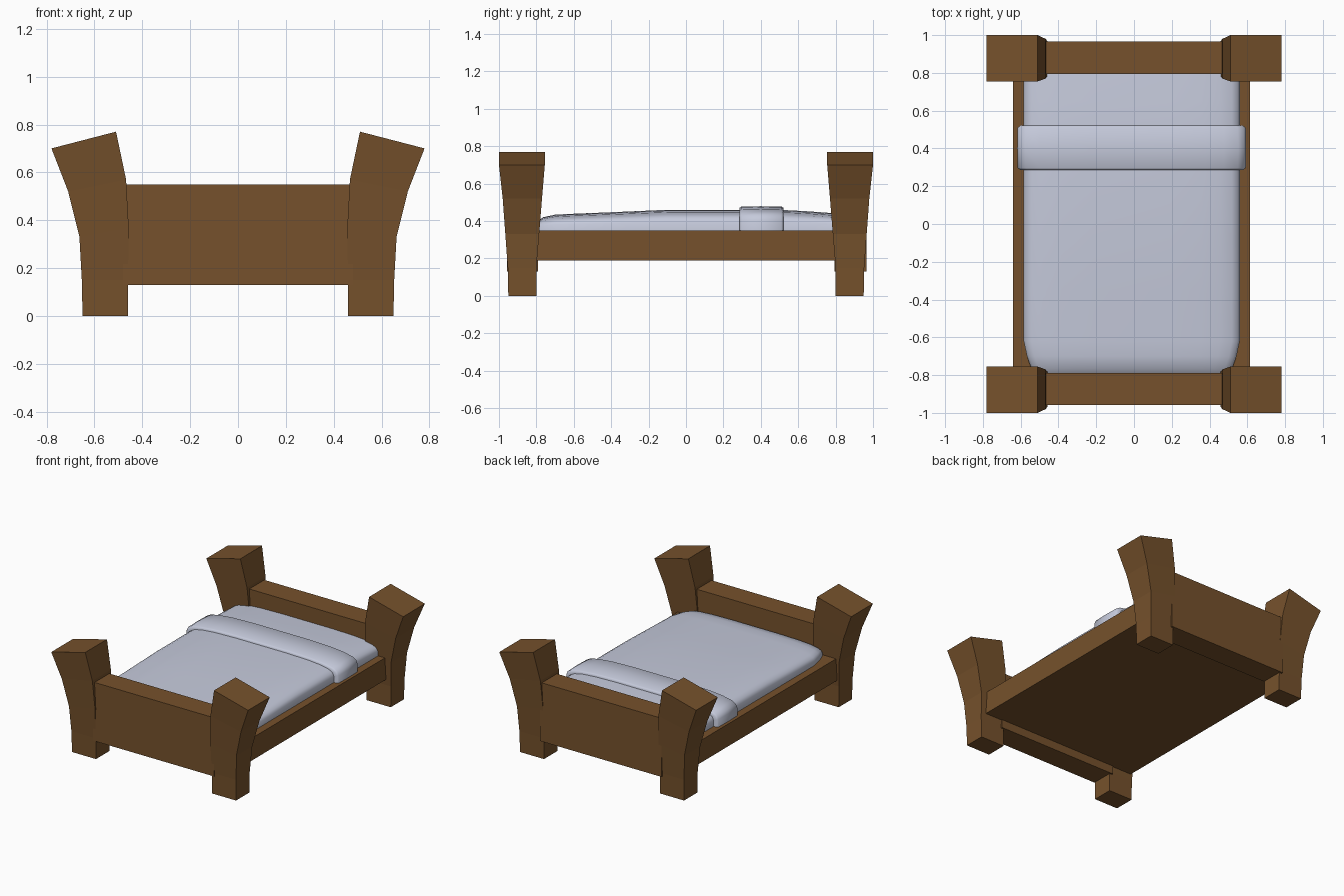
import bpy, bmesh, math

if "Cube" in bpy.data.objects:
    bpy.data.objects.remove(bpy.data.objects["Cube"])


def material(name, col):
    m = bpy.data.materials.new(name)
    m.diffuse_color = (*col, 1)
    m.use_nodes = True
    m.node_tree.nodes["Principled BSDF"].inputs["Base Color"].default_value = m.diffuse_color
    return m


WOOD = material("brown wood", (0.18, 0.083, 0.025))
CLOTH = material("pale blue grey cloth", (0.56, 0.59, 0.71))


def loft(name, rings, mat, smooth=None):
    """Skin a list of closed rings and cap both ends."""
    bm = bmesh.new()
    vs = [[bm.verts.new(p) for p in r] for r in rings]
    n = len(rings[0])
    for a, b in zip(vs, vs[1:]):
        for i in range(n):
            j = (i + 1) % n
            bm.faces.new((a[i], a[j], b[j], b[i]))
    bm.faces.new(vs[0])
    bm.faces.new(vs[-1])
    bmesh.ops.recalc_face_normals(bm, faces=bm.faces)
    me = bpy.data.meshes.new(name)
    bm.to_mesh(me)
    bm.free()
    me.materials.append(mat)
    ob = bpy.data.objects.new(name, me)
    bpy.context.collection.objects.link(ob)
    if smooth:
        bpy.ops.object.select_all(action='DESELECT')
        ob.select_set(True)
        bpy.context.view_layer.objects.active = ob
        bpy.ops.object.shade_smooth_by_angle(angle=math.radians(smooth))
    return ob


def box(name, x0, x1, y0, y1, z0, z1, mat):
    return loft(name, [[(x0, y0, z), (x1, y0, z), (x1, y1, z), (x0, y1, z)]
                       for z in (z0, z1)], mat)


# Flared corner posts: inner x, inner z, outer x, outer z, near y, far y
POST = [(0.46, 0.0, 0.65, 0.0, 0.80, 0.95),
        (0.46, 0.15, 0.653, 0.15, 0.80, 0.953),
        (0.457, 0.37, 0.663, 0.33, 0.785, 0.966),
        (0.468, 0.57, 0.71, 0.52, 0.77, 0.98),
        (0.51, 0.77, 0.78, 0.70, 0.755, 1.0)]
for sy, end in ((-1, "foot"), (1, "head")):
    for sx, side in ((-1, "left"), (1, "right")):
        loft(f"{end}_{side}_post",
             [[(sx * xi, sy * ya, zi), (sx * xo, sy * ya, zo),
               (sx * xo, sy * yb, zo), (sx * xi, sy * yb, zi)]
              for xi, zi, xo, zo, ya, yb in POST], WOOD)

# End boards and the base with its side rails
box("footboard", -0.48, 0.48, -0.957, -0.79, 0.13, 0.55, WOOD)
box("headboard", -0.48, 0.48, 0.795, 0.965, 0.13, 0.55, WOOD)
box("bed_base", -0.64, 0.615, -0.80, 0.80, 0.19, 0.35, WOOD)

# Half cross-section of the bedding: x, height fraction
HALF = [(0.572, 0.0), (0.572, 0.5), (0.56, 0.68), (0.53, 0.80),
        (0.47, 0.90), (0.37, 0.965), (0.2, 1.0)]
CX = -0.012


def bedding_ring(y, sx, crown, grow=0.0):
    half = [(x * sx + grow * (1.8 if x > 0.5 else 1), 0.33 + f * (crown + grow - 0.33))
            for x, f in HALF]
    pts = half + [(-x, z) for x, z in reversed(half)]
    return [(CX + x, y, z) for x, z in pts]


# Mattress with blanket, sinking towards the foot
SECTIONS = [(-0.795, 0.90, 0.395), (-0.765, 0.93, 0.42), (-0.70, 0.97, 0.434),
            (-0.62, 1.0, 0.438), (-0.35, 1.0, 0.449), (-0.1, 1.0, 0.46),
            (0.5, 1.0, 0.46), (0.65, 1.0, 0.452), (0.80, 1.0, 0.441)]
loft("mattress", [bedding_ring(*s) for s in SECTIONS], CLOTH, 50)

# Folded blanket band across the bed
loft("blanket_fold", [bedding_ring(y, 1.0, 0.46, g) for y, g in
                      ((0.285, 0.0), (0.287, 0.011), (0.297, 0.0175), (0.40, 0.019),
                       (0.51, 0.0175), (0.52, 0.011), (0.522, 0.0))], CLOTH, 50)
